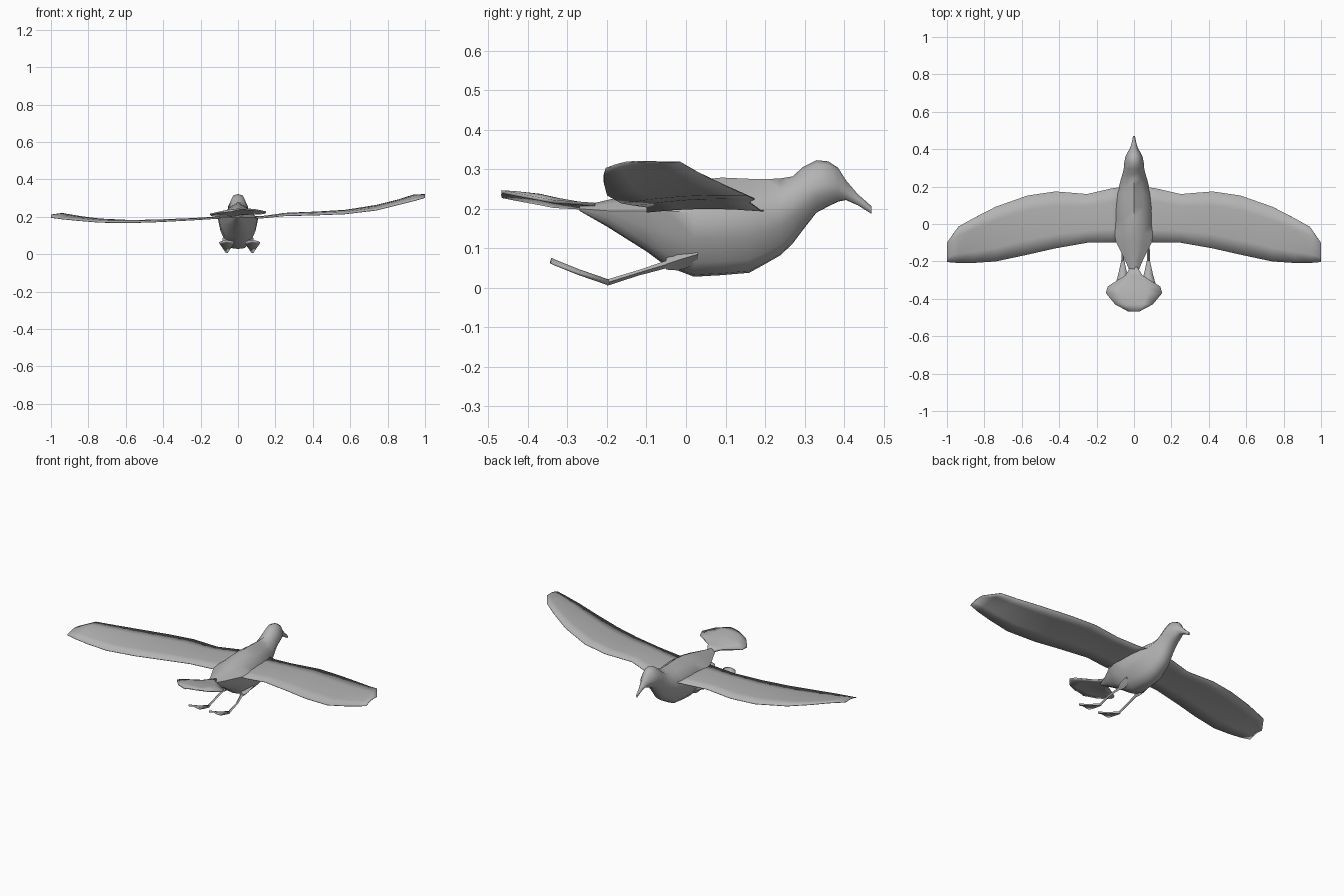
import bpy, bmesh, math
from mathutils import Vector

grey = bpy.data.materials.new("plumage_grey")
grey.diffuse_color = (0.45, 0.45, 0.45, 1)


def loft(name, rows, closed=False, thickness=0.0, angle=50):
    """Skin a list of equal-length point rows; closed rows get end caps."""
    bm = bmesh.new()
    vs = [[bm.verts.new(p) for p in row] for row in rows]
    n = len(rows[0])
    for a, b in zip(vs, vs[1:]):
        for i in range(n if closed else n - 1):
            j = (i + 1) % n
            bm.faces.new((a[i], a[j], b[j], b[i]))
    if closed:
        bm.faces.new(vs[0])
        bm.faces.new(vs[-1])
    bmesh.ops.recalc_face_normals(bm, faces=bm.faces)
    me = bpy.data.meshes.new(name)
    bm.to_mesh(me)
    bm.free()
    me.materials.append(grey)
    ob = bpy.data.objects.new(name, me)
    bpy.context.collection.objects.link(ob)
    if thickness:
        mod = ob.modifiers.new("thickness", 'SOLIDIFY')
        mod.thickness = thickness
        mod.offset = 0
    bpy.ops.object.select_all(action='DESELECT')
    ob.select_set(True)
    bpy.context.view_layer.objects.active = ob
    bpy.ops.object.shade_smooth_by_angle(angle=math.radians(angle))
    return ob


# Body, neck and head: y, top z, widest z, bottom z, half width
stations = [
    (-0.27, 0.206, 0.200, 0.195, 0.015),
    (-0.20, 0.222, 0.195, 0.155, 0.045),
    (-0.10, 0.245, 0.195, 0.092, 0.095),
    (-0.05, 0.258, 0.195, 0.055, 0.105),
    (0.02, 0.272, 0.190, 0.028, 0.108),
    (0.09, 0.279, 0.190, 0.032, 0.105),
    (0.16, 0.276, 0.190, 0.038, 0.094),
    (0.20, 0.275, 0.190, 0.060, 0.080),
    (0.24, 0.277, 0.205, 0.083, 0.070),
    (0.27, 0.282, 0.225, 0.112, 0.061),
    (0.295, 0.305, 0.240, 0.145, 0.055),
    (0.33, 0.323, 0.258, 0.190, 0.052),
    (0.36, 0.320, 0.260, 0.206, 0.046),
    (0.385, 0.304, 0.258, 0.218, 0.034),
    (0.405, 0.272, 0.245, 0.222, 0.021),
    (0.435, 0.237, 0.224, 0.209, 0.012),
    (0.47, 0.206, 0.197, 0.187, 0.005),
]
rows = []
for y, top, mid, bot, w in stations:
    h, d = top - mid, mid - bot
    # a head is round on top, the back is closer to a ridge
    up = 0.85 if y > 0.25 else 0.62
    half = [(0.5 * w, mid + up * h), (w, mid), (0.87 * w, mid - 0.4 * d),
            (0.62 * w, mid - 0.78 * d), (0.33 * w, bot + 0.03 * d)]
    rows.append([(0, y, top)] + [(x, y, z) for x, z in half] + [(0, y, bot)]
                + [(-x, y, z) for x, z in reversed(half)])
loft("body", rows, closed=True, angle=60)

# Wings: x, leading y, trailing y, then leading and trailing z per side
wing = [
    (0.05, 0.200, -0.10, 0.195, 0.195, 0.195, 0.195),
    (0.12, 0.190, -0.10, 0.195, 0.192, 0.192, 0.190),
    (0.25, 0.160, -0.10, 0.217, 0.205, 0.185, 0.182),
    (0.42, 0.174, -0.13, 0.225, 0.209, 0.180, 0.173),
    (0.57, 0.152, -0.164, 0.235, 0.215, 0.178, 0.168),
    (0.74, 0.092, -0.200, 0.262, 0.235, 0.188, 0.170),
    (0.86, 0.030, -0.208, 0.292, 0.265, 0.205, 0.180),
    (0.94, -0.015, -0.208, 0.318, 0.285, 0.219, 0.188),
    (1.00, -0.100, -0.203, 0.318, 0.302, 0.208, 0.196),
]
for name, side, k in (("right_wing", 1, 3), ("left_wing", -1, 5)):
    rows = []
    for s in wing:
        lead = Vector((side * s[0], s[1], s[k]))
        trail = Vector((side * s[0], s[2], s[k + 1]))
        rows.append([lead.lerp(trail, t) + Vector((0, 0, 0.008 * math.sin(math.pi * t)))
                     for t in (0, 0.25, 0.5, 0.75, 1)])
    loft(name, rows, thickness=0.003)

# Tail fan: y, half width, centre z
fan = [(-0.23, 0.018, 0.207), (-0.275, 0.045, 0.213), (-0.335, 0.140, 0.226),
       (-0.37, 0.150, 0.234), (-0.43, 0.100, 0.240), (-0.467, 0.030, 0.240)]
rows = [[(t * w, y, z - 0.10 * w * t * t + 0.006 * t) for t in (-1, -0.5, 0, 0.5, 1)]
        for y, w, z in fan]
loft("tail", rows, thickness=0.008)


def tube(name, path):
    """Four-sided tapered limb through (x, y, z, radius) points."""
    loft(name, [[(x - r, y, z), (x, y, z + r), (x + r, y, z), (x, y, z - r)]
                for x, y, z, r in path], closed=True, angle=30)


# Legs trailing backwards, with webbed feet
for name, side, ankle in (("right", 1, 0.077), ("left", -1, 0.060)):
    hip = side * 0.058
    ax = side * ankle
    tube(name + "_thigh", [(hip, 0.03, 0.085, 0.025), (hip, -0.02, 0.070, 0.026),
                           (hip, -0.05, 0.060, 0.014)])
    tube(name + "_leg", [(hip, -0.04, 0.062, 0.010), (ax, -0.12, 0.038, 0.007),
                         (ax, -0.20, 0.013, 0.008)])
    foot = [(-0.195, 0.006, 0.010), (-0.27, 0.023, 0.036),
            (-0.33, 0.040, 0.060), (-0.342, 0.030, 0.066)]
    loft(name + "_foot", [[(ax + t * w, y, z + 0.006 * (1 - abs(t))) for t in (-1, 0, 1)]
                          for y, w, z in foot], thickness=0.009, angle=30)
